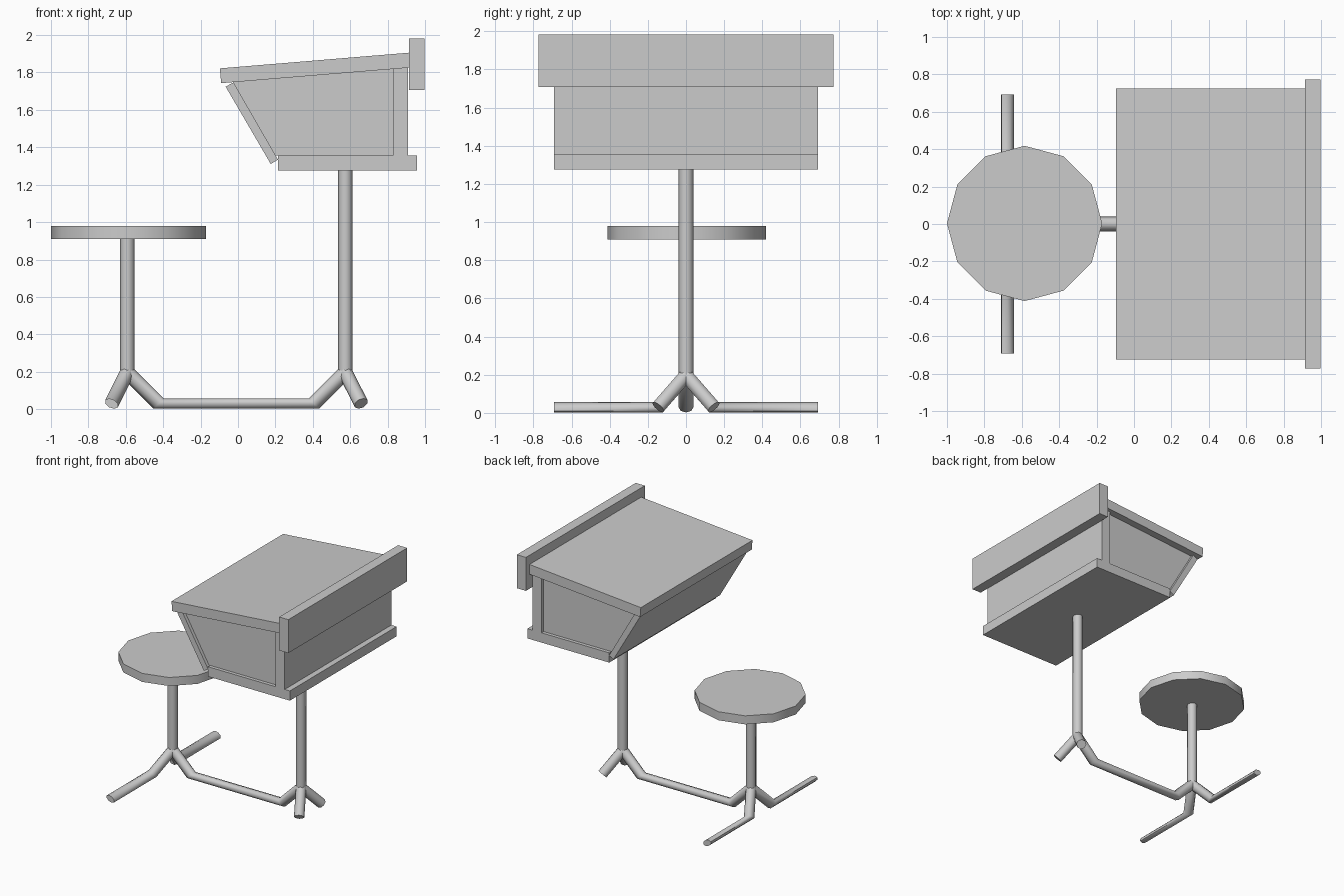
import bpy, bmesh, math
from mathutils import Vector

if "Cube" in bpy.data.objects:
    bpy.data.objects.remove(bpy.data.objects["Cube"])

R = 0.039      # tube radius
SIDES = 8
PX_SEAT, PX_DESK = -0.592, 0.574   # post positions
JOIN_Z, FLOOR_Z, REACH = 0.197, 0.03, 0.168


def finish(name, bm, smooth=None):
    bmesh.ops.recalc_face_normals(bm, faces=bm.faces)
    me = bpy.data.meshes.new(name)
    bm.to_mesh(me)
    bm.free()
    ob = bpy.data.objects.new(name, me)
    bpy.context.collection.objects.link(ob)
    if smooth:
        bpy.ops.object.select_all(action='DESELECT')
        ob.select_set(True)
        bpy.context.view_layer.objects.active = ob
        bpy.ops.object.shade_smooth_by_angle(angle=math.radians(smooth))
    return ob


def ring(center, axis):
    axis = Vector(axis).normalized()
    ref = Vector((1, 0, 0)) if abs(axis.z) > 0.99 else Vector((0, 0, 1))
    u = axis.cross(ref).normalized()
    v = u.cross(axis)
    angles = [2 * math.pi * i / SIDES for i in range(SIDES)]
    return [Vector(center) + R * (math.cos(a) * u + math.sin(a) * v) for a in angles]


def loft(name, rings, smooth=50):
    bm = bmesh.new()
    loops = [[bm.verts.new(p) for p in r] for r in rings]
    n = len(loops[0])
    for a, b in zip(loops, loops[1:]):
        for i in range(n):
            j = (i + 1) % n
            bm.faces.new((a[i], a[j], b[j], b[i]))
    bm.faces.new(loops[0])
    bm.faces.new(loops[-1])
    return finish(name, bm, smooth)


def slab(name, profile, y0, y1):
    # x-z profile extruded along y
    return loft(name, [[Vector((x, y, z)) for x, z in profile] for y in (y0, y1)], None)


def rect(x0, x1, z0, z1):
    return [(x0, z0), (x1, z0), (x1, z1), (x0, z1)]


# Seat: twelve-sided disc
bm = bmesh.new()
bmesh.ops.create_cone(bm, cap_ends=True, segments=12, radius1=0.415, radius2=0.415, depth=0.07)
bmesh.ops.translate(bm, verts=bm.verts, vec=(-0.585, 0.003, 0.945))
finish("seat", bm, 35)

# Posts
for name, x, top in (("seat_post", PX_SEAT, 0.92), ("desk_post", PX_DESK, 1.29)):
    loft(name, [ring((x, 0, z), (0, 0, 1)) for z in (JOIN_Z, top)])

# Connecting floor beam with raised ends
down, up = (1, 0, -1), (1, 0, 1)
loft("floor_beam", [
    ring((PX_SEAT, 0, JOIN_Z), down),
    ring((PX_SEAT + REACH, 0, FLOOR_Z), down),
    ring((PX_DESK - REACH, 0, FLOOR_Z), up),
    ring((PX_DESK, 0, JOIN_Z), up)])

# Splayed feet: long sideways runners under the seat, short stubs under the desk
for side, s in (("left", 1), ("right", -1)):
    for part, x, d in (("seat_foot", PX_SEAT, -1), ("desk_foot", PX_DESK, 1)):
        start = Vector((x, 0, JOIN_Z))
        end = Vector((x + d * REACH / 2, s * REACH * math.sin(math.pi / 3), FLOOR_Z))
        rings = [ring(start, end - start), ring(end, end - start)]
        if part == "seat_foot":
            rings.append([Vector((p.x, s * 0.692, p.z)) for p in rings[-1]])
        loft(side + "_" + part, rings)

# Desk box
W = 0.693
slab("desk_floor", rect(0.213, 0.957, 1.275, 1.355), -W, W)
slab("desk_back_board", [(0.828, 1.355), (0.91, 1.355), (0.91, 1.826), (0.828, 1.819)], -W, W)
slab("desk_front_board", [(-0.066, 1.724), (-0.024, 1.747), (0.214, 1.334), (0.175, 1.311)], -W, W)
for side, s in (("left", 1), ("right", -1)):
    slab(side + "_desk_side",
         [(-0.028, 1.749), (0.828, 1.819), (0.828, 1.355), (0.2, 1.355)],
         s * 0.62, s * 0.665)

# Sloping lid and rear rail
slab("desk_lid", [(-0.097, 1.822), (-0.09, 1.743), (0.916, 1.826), (0.916, 1.906)], -0.725, 0.725)
slab("desk_rear_rail", rect(0.915, 0.998, 1.707, 1.982), -0.772, 0.772)
